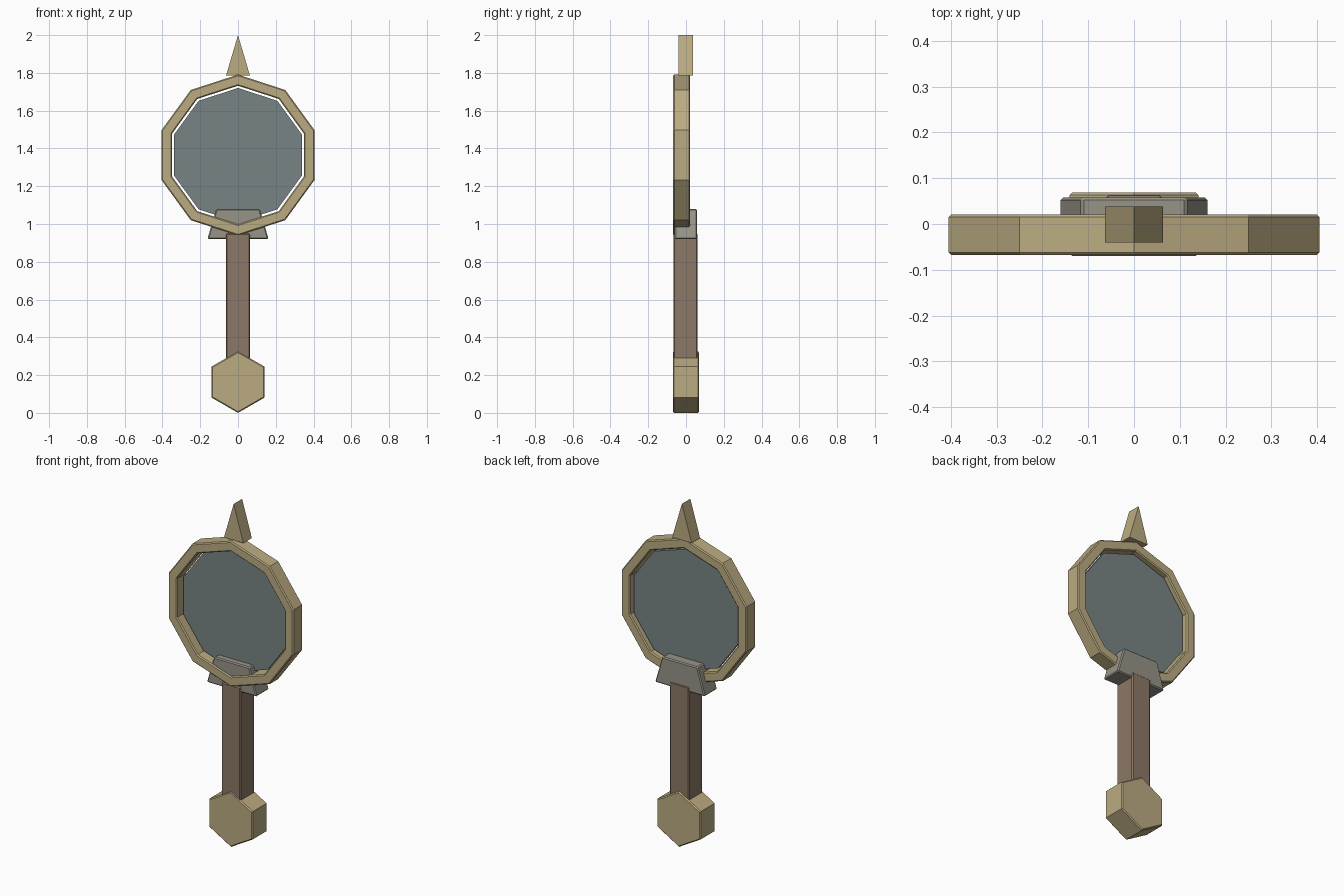
import bpy, bmesh, math

if "Cube" in bpy.data.objects:
    bpy.data.objects.remove(bpy.data.objects["Cube"])


def material(name, rgb):
    m = bpy.data.materials.new(name)
    m.diffuse_color = (*rgb, 1)
    m.use_nodes = True
    m.node_tree.nodes["Principled BSDF"].inputs["Base Color"].default_value = m.diffuse_color
    return m


gold = material("pale_gold", (0.50, 0.41, 0.22))
glass = material("blue_grey_glass", (0.19, 0.23, 0.23))
wood = material("brown_wood", (0.265, 0.19, 0.137))
iron = material("warm_grey", (0.31, 0.295, 0.245))


def polygon(n, r, z):
    """Regular outline in XZ with a corner pointing up."""
    return [(r * math.sin(math.tau * i / n), z + r * math.cos(math.tau * i / n))
            for i in range(n)]


def plate(name, outline, y0, y1, mat, bevel=0.006, hole=None):
    """Extrude an XZ outline along y, optionally with a matching hole."""
    bm = bmesh.new()
    loops = [[bm.verts.new((x, y, z)) for x, z in pts]
             for pts in ([outline, hole] if hole else [outline])
             for y in (y0, y1)]
    n = len(outline)
    if hole:
        pairs = [(0, 1), (1, 3), (3, 2), (2, 0)]
    else:
        pairs = [(0, 1)]
        bm.faces.new(loops[0])
        bm.faces.new(loops[1][::-1])
    for a, b in pairs:
        for i in range(n):
            j = (i + 1) % n
            bm.faces.new((loops[a][i], loops[b][i], loops[b][j], loops[a][j]))
    bmesh.ops.recalc_face_normals(bm, faces=bm.faces)
    me = bpy.data.meshes.new(name)
    bm.to_mesh(me)
    bm.free()
    me.materials.append(mat)
    ob = bpy.data.objects.new(name, me)
    bpy.context.collection.objects.link(ob)
    if bevel:
        mod = ob.modifiers.new("edge_bevel", 'BEVEL')
        mod.width = bevel
        mod.segments = 1
        mod.limit_method = 'ANGLE'
        # catches the rim edges but leaves shallow decagon corners sharp
        mod.angle_limit = math.radians(65)
    return ob


CENTRE = 1.365

# Ten-sided frame and the loose pane inside it
plate("frame_ring", polygon(10, 0.426, CENTRE), -0.068, 0.021, gold,
      hole=polygon(10, 0.367, CENTRE))
plate("glass_pane", polygon(10, 0.355, CENTRE), -0.022, 0.0, glass, bevel=0)

# Spike on top
plate("top_spike", [(-0.063, 1.787), (0, 2.0), (0.063, 1.787)],
      -0.04, 0.038, gold, bevel=0)

# Tapered collar joining frame and handle
plate("collar", [(-0.162, 0.92), (-0.115, 1.08), (0.115, 1.08), (0.162, 0.92)],
      -0.06, 0.058, iron)

# Square grip
plate("handle", [(-0.063, 0.25), (-0.063, 0.95), (0.063, 0.95), (0.063, 0.25)],
      -0.066, 0.062, wood)

# Six-sided pommel
plate("pommel", polygon(6, 0.163, 0.163), -0.07, 0.069, gold)
